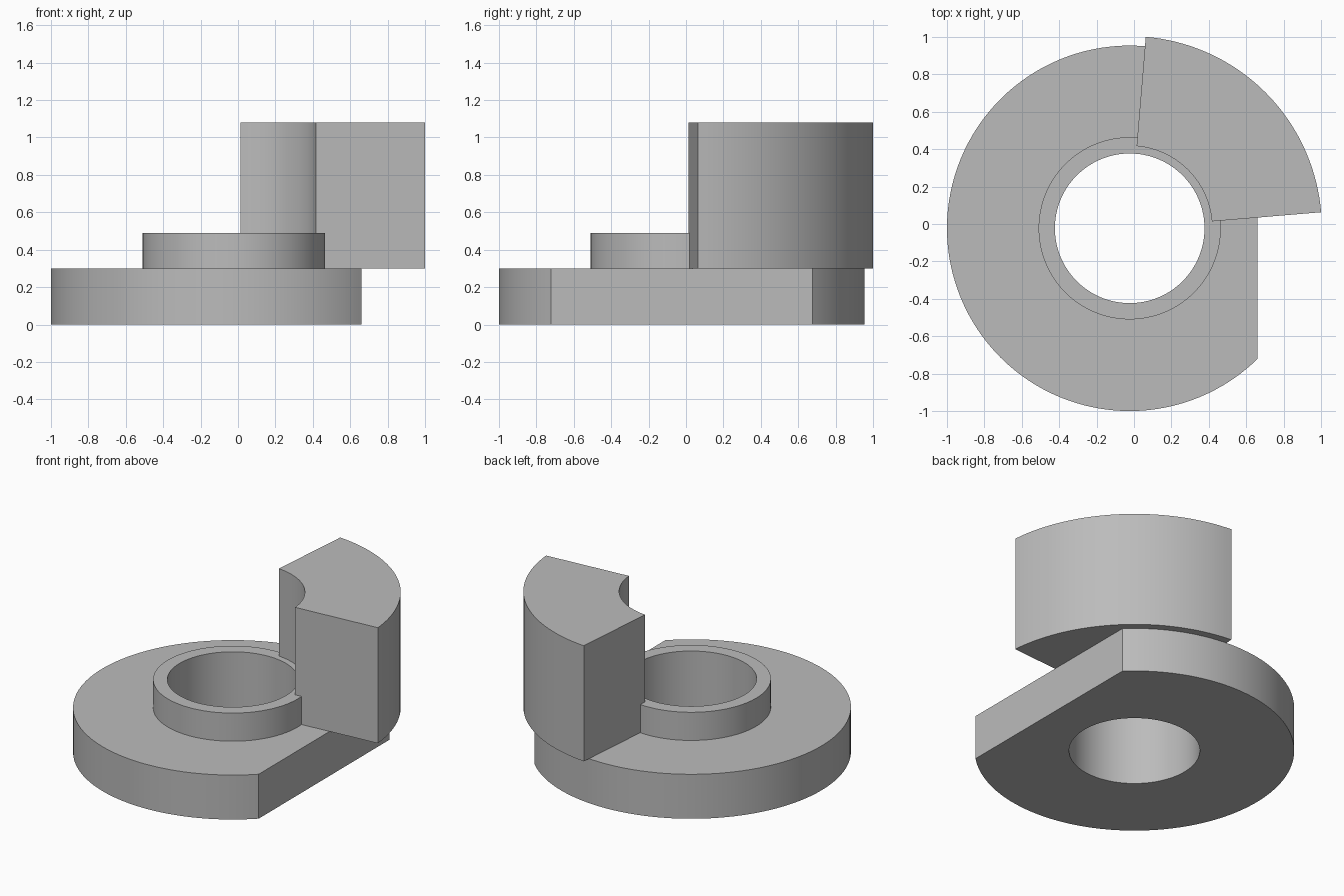
import bpy, bmesh, math
from mathutils import Matrix, Vector

old = bpy.data.objects.get("Cube")
if old:
    bpy.data.objects.remove(old, do_unlink=True)

AXIS = Vector((-0.023, -0.023, 0))   # common axis of all round parts

grey = bpy.data.materials.new("plain_grey")
grey.use_nodes = True
colour = (0.5, 0.5, 0.5, 1)
grey.diffuse_color = colour
grey.node_tree.nodes["Principled BSDF"].inputs["Base Color"].default_value = colour


def revolve(profile, start, sweep, steps):
    """Turn a closed (radius, height) profile about the axis."""
    bm = bmesh.new()
    turn = Matrix.Rotation(math.radians(start), 3, "Z")
    face = bm.faces.new([bm.verts.new(AXIS + turn @ Vector((r, 0, z))) for r, z in profile])
    full = sweep == 360
    geom = list(face.edges) if full else [face, *face.edges, *face.verts]
    if full:
        bmesh.ops.delete(bm, geom=[face], context="FACES_ONLY")
    else:
        cap = bmesh.ops.duplicate(bm, geom=geom)["geom"]
        geom = cap
    bmesh.ops.spin(bm, geom=geom, cent=AXIS, axis=(0, 0, 1),
                   angle=math.radians(sweep), steps=steps)
    bmesh.ops.remove_doubles(bm, verts=bm.verts, dist=1e-5)
    return bm


def finish(bm, name):
    bmesh.ops.recalc_face_normals(bm, faces=bm.faces)
    mesh = bpy.data.meshes.new(name)
    bm.to_mesh(mesh)
    bm.free()
    mesh.materials.append(grey)
    obj = bpy.data.objects.new(name, mesh)
    bpy.context.collection.objects.link(obj)
    bpy.ops.object.select_all(action="DESELECT")
    obj.select_set(True)
    bpy.context.view_layer.objects.active = obj
    bpy.ops.object.shade_smooth_by_angle(angle=math.radians(30))


# Bored flange with raised collar, one side cut flat
flange = revolve([(0.4, 0), (0.977, 0), (0.977, 0.3), (0.487, 0.3), (0.487, 0.49), (0.4, 0.49)],
                 0, 360, 128)
cut = bmesh.ops.bisect_plane(flange, geom=[*flange.verts, *flange.edges, *flange.faces],
                             plane_co=(0.66, 0, 0), plane_no=(1, 0, 0), clear_outer=True)
rim = [e for e in flange.edges if e.is_boundary]
bmesh.ops.holes_fill(flange, edges=rim, sides=0)
finish(flange, "flange_with_collar")

# Tall quarter-ring block standing on the flange
block = revolve([(0.441, 0.3), (1.027, 0.3), (1.027, 1.08), (0.441, 1.08)], 4.8, 80.4, 36)
finish(block, "quarter_ring_block")
